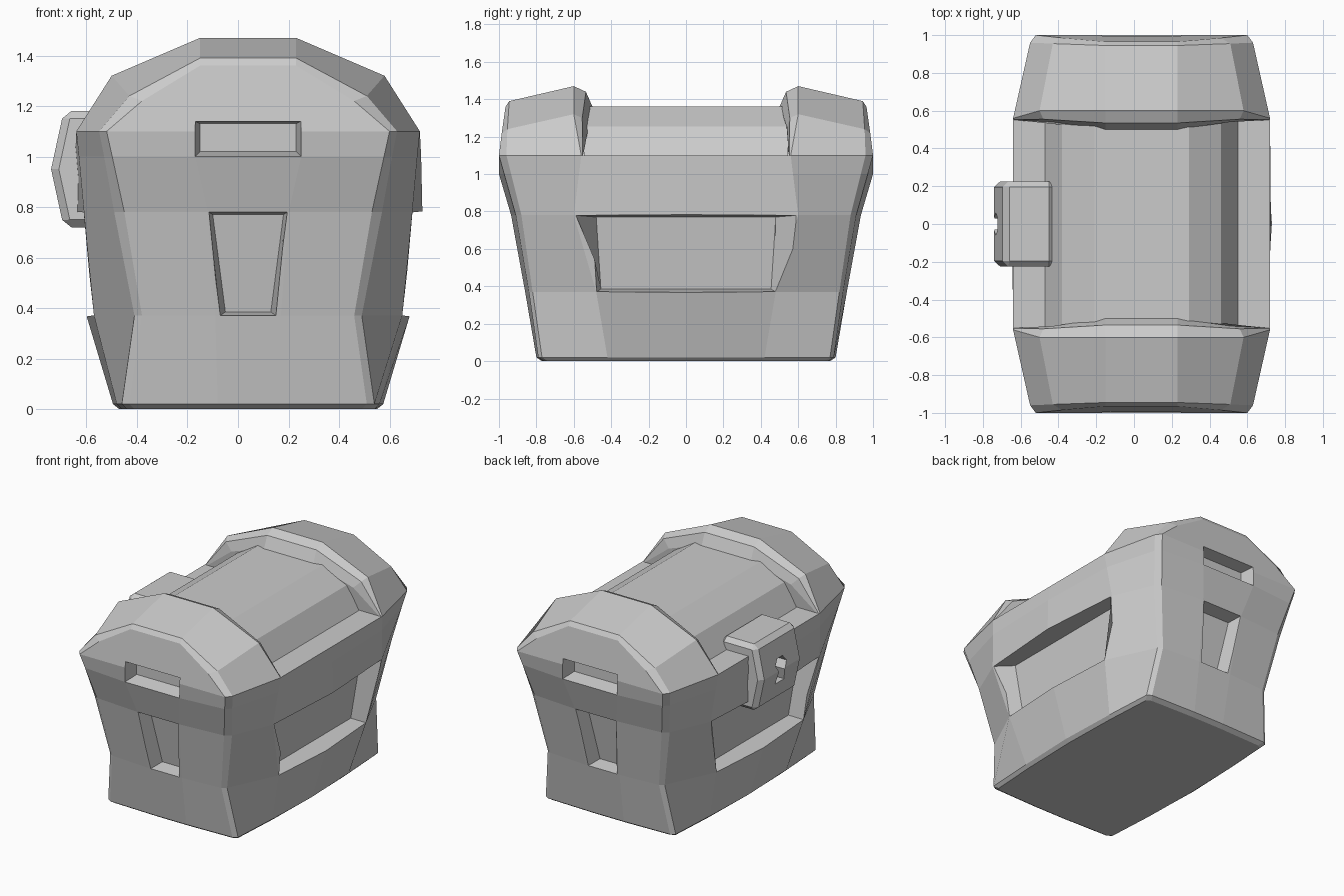
import bpy, bmesh
from mathutils import Vector

if "Cube" in bpy.data.objects:
    bpy.data.objects.remove(bpy.data.objects["Cube"])

CX = 0.04  # the chest body sits slightly right of centre; the lock fills the left


def loft(name, rings):
    """Closed solid through rings of equal point count."""
    bm = bmesh.new()
    vs = [[bm.verts.new((x + CX, y, z)) for x, y, z in r] for r in rings]
    n = len(vs[0])
    for a, b in zip(vs, vs[1:]):
        for i in range(n):
            j = (i + 1) % n
            bm.faces.new((a[i], a[j], b[j], b[i]))
    bm.faces.new(vs[0])
    bm.faces.new(vs[-1])
    bmesh.ops.recalc_face_normals(bm, faces=bm.faces)
    me = bpy.data.meshes.new(name)
    bm.to_mesh(me)
    bm.free()
    ob = bpy.data.objects.new(name, me)
    bpy.context.collection.objects.link(ob)
    return ob


def apply_mod(ob, kind, **props):
    m = ob.modifiers.new(kind, kind)
    for k, v in props.items():
        setattr(m, k, v)
    bpy.context.view_layer.objects.active = ob
    bpy.ops.object.modifier_apply(modifier=m.name)


def combine(ob, other, op):
    apply_mod(ob, 'BOOLEAN', object=other, operation=op, solver='EXACT')
    bpy.data.objects.remove(other)


def recess(ob, surface, inner):
    """Cut a tapered pocket; the mouth is extended a little beyond the surface."""
    s = [Vector(p) for p in surface]
    i = [Vector(p) for p in inner]
    mouth = [a + (a - b) * 0.6 for a, b in zip(s, i)]
    combine(ob, loft("pocket_cutter", [mouth, i]), 'DIFFERENCE')


# Chest body: rings of mirrored quarter outlines
# z, face middle, face corner, chamfer, shoulder, side middle x
levels = [
    (0.00, (.12, .77), (.45, .76), (.48, .74), (.50, .40), .51),
    (0.02, (.12, .80), (.47, .79), (.50, .77), (.52, .42), .535),
    (0.37, (.13, .86), (.42, .84), (.45, .82), (.61, .48), .64),
    (0.78, (.16, .935), (.49, .91), (.53, .88), (.65, .60), .69),
    (1.00, (.21, 1.0), (.538, .972), (.57, .935), (.67, .572), .685),
    (1.10, (.21, 1.0), (.56, 1.0), (.59, .96), (.68, .56), .68),
]
rings = []
for z, *quarter, xm in levels:
    q = quarter + [(xm, 0)]
    right = [(x, -y) for x, y in q] + [(x, y) for x, y in q[-2::-1]]
    loop = right + [(-x, y) for x, y in right[::-1]]
    rings.append([(x, y, z) for x, y in loop])
chest = loft("chest_body", rings)

# Lid end caps: half arches from the outer face to the inner lip
arches = [
    [(.56, 1.0, 1.1), (.42, .985, 1.22), (.19, .965, 1.36)],
    [(.59, .96, 1.1), (.47, .955, 1.24), (.19, .945, 1.39)],
    [(.68, .56, 1.1), (.54, .60, 1.32), (.19, .60, 1.47)],
    [(.675, .552, 1.1), (.52, .555, 1.30), (.19, .535, 1.44)],
    [(.66, .55, 1.1), (.47, .54, 1.25), (.19, .50, 1.36)],
]
for s in (-1, 1):
    cap = loft("lid_cap", [[(x, s * y, z) for x, y, z in a] +
                           [(-x, s * y, z) for x, y, z in a[::-1]] for a in arches])
    combine(chest, cap, 'UNION')

# Sunken middle of the lid
half = [(.51, 1.05), (.51, 1.10), (.42, 1.255), (.25, 1.36)]
arch = half + [(-x, z) for x, z in half[::-1]]
combine(chest, loft("lid_middle", [[(x, y, z) for x, z in arch] for y in (-.545, .545)]), 'UNION')

# Pockets on both sides and both ends
for s in (-1, 1):
    recess(chest,
           [(s * .66, -.60, .78), (s * .66, .60, .78), (s * .62, .48, .37), (s * .62, -.48, .37)],
           [(s * .56, -.48, .77), (s * .56, .48, .77), (s * .51, .455, .385), (s * .51, -.455, .385)])
    recess(chest,
           [(-.155, s * .935, .78), (.155, s * .935, .78), (.11, s * .86, .37), (-.11, s * .86, .37)],
           [(-.14, s * .83, .77), (.14, s * .83, .77), (.09, s * .76, .385), (-.09, s * .76, .385)])
    recess(chest,
           [(-.21, s * 1.0, 1.14), (.21, s * 1.0, 1.14), (.21, s * 1.0, 1.0), (-.21, s * 1.0, 1.0)],
           [(-.19, s * .90, 1.13), (.19, s * .90, 1.13), (.19, s * .90, 1.02), (-.19, s * .90, 1.02)])

# Lock block on the left side, with keyhole
side = [(-.42, 1.18), (-.69, 1.18), (-.74, .95), (-.69, .72), (-.42, .72)]
lock = loft("lock", [[(x - CX, y, z) for x, z in side] for y in (-.225, .225)])
apply_mod(lock, 'BEVEL', width=.03, segments=1, limit_method='ANGLE', angle_limit=.7)
key = [(.03, 1.03), (.06, .99), (.03, .94), (.05, .86)]
hole = key + [(-y, z) for y, z in key[::-1]]
combine(lock, loft("keyhole_cutter", [[(x - CX, y, z) for y, z in hole]
                                      for x in (-.80, -.66)]), 'DIFFERENCE')
